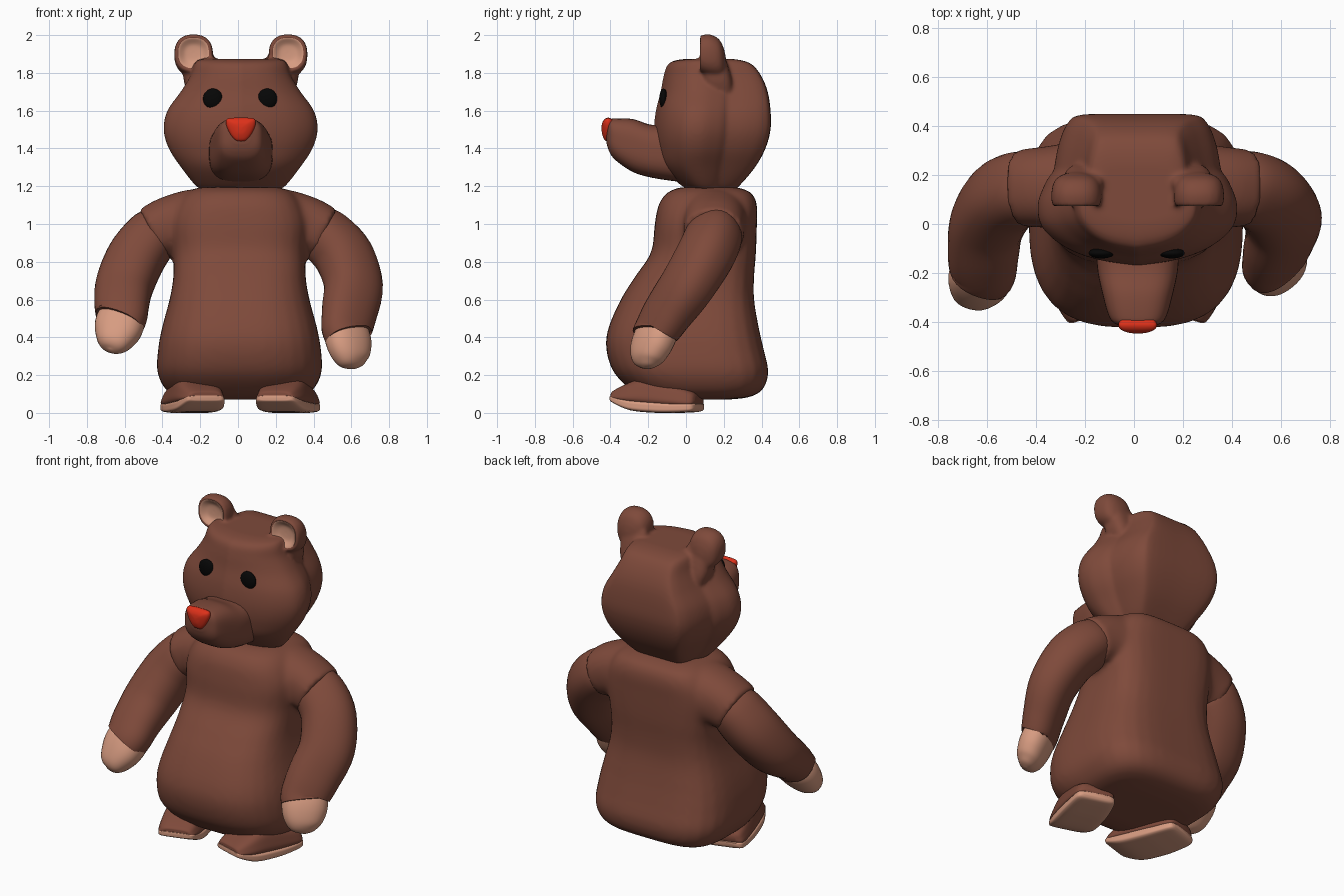
import bpy, bmesh
from math import sin, cos, pi, radians
from mathutils import Vector, Matrix


def material(name, rgb):
    m = bpy.data.materials.new(name)
    m.diffuse_color = (*rgb, 1)
    return m


FUR = material("fur", (0.21, 0.068, 0.043))
PAD = material("pad", (0.68, 0.33, 0.22))
RED = material("red", (0.72, 0.03, 0.01))
BLACK = material("black", (0.002, 0.002, 0.002))


def spline(rows, k=5):
    """Catmull-Rom through rows of numbers."""
    out = []
    for i in range(len(rows) - 1):
        quad = [rows[max(i - 1, 0)], rows[i], rows[i + 1], rows[min(i + 2, len(rows) - 1)]]
        for s in range(k):
            t = s / k
            out.append([0.5 * (2 * b + (c - a) * t + (2 * a - 5 * b + 4 * c - d) * t * t
                               + (3 * b - a - 3 * c + d) * t ** 3) for a, b, c, d in zip(*quad)])
    return out + [list(rows[-1])]


def oval(n=2.5, n2=None, count=40):
    """Unit superellipse, n on the upper half, n2 on the lower half."""
    pts = []
    for i in range(count):
        c, s = cos(2 * pi * i / count), sin(2 * pi * i / count)
        e = n if s >= 0 or n2 is None else n2
        r = (abs(c) ** e + abs(s) ** e) ** (-1 / e)
        pts.append((c * r, s * r))
    return pts


def along_y(rows, shape, cx=0.0):
    """Rows: y, centre z, half width, half height."""
    return [[Vector((cx + u * hx, y, cz + v * hz)) for u, v in shape]
            for y, cz, hx, hz in spline(rows)]


def along_z(rows, shape, cx=0.0):
    """Rows: z, half width, front y, back y."""
    return [[Vector((cx + u * hx, (f + b) / 2 + v * (b - f) / 2, z)) for u, v in shape]
            for z, hx, f, b in spline(rows)]


def tube(rows, wide=(0, 1, 0)):
    """Rows: x, y, z, radius along the wide axis, radius across it."""
    rows = spline(rows)
    pts = [Vector(r[:3]) for r in rows]
    out = []
    for i, p in enumerate(pts):
        t = (pts[min(i + 1, len(pts) - 1)] - pts[max(i - 1, 0)]).normalized()
        a = Vector(wide)
        a = (a - t * a.dot(t)).normalized()
        b = t.cross(a)
        out.append([p + a * u * rows[i][3] + b * v * rows[i][4] for u, v in oval(2.3, count=32)])
    return out


def build(name, lofts, mat, angle=40, matrix=None, fuse=0, soften=6):
    """Skin each loft; optionally fuse them all with a voxel remesh."""
    bm = bmesh.new()
    for sections in lofts:
        rings = [[bm.verts.new(p) for p in s] for s in sections]
        n = len(rings[0])
        for a, b in zip(rings, rings[1:]):
            for i in range(n):
                bm.faces.new((a[i], a[(i + 1) % n], b[(i + 1) % n], b[i]))
        bm.faces.new(rings[0])
        bm.faces.new(rings[-1])
    bmesh.ops.recalc_face_normals(bm, faces=bm.faces[:])
    if matrix:
        bm.transform(matrix)
    me = bpy.data.meshes.new(name)
    bm.to_mesh(me)
    bm.free()
    me.polygons.foreach_set("use_smooth", [True] * len(me.polygons))
    me.set_sharp_from_angle(angle=radians(angle))
    me.materials.append(mat)
    ob = bpy.data.objects.new(name, me)
    bpy.context.collection.objects.link(ob)
    if fuse:
        mod = ob.modifiers.new("fuse", 'REMESH')
        mod.mode = 'VOXEL'
        mod.voxel_size = fuse
        mod.use_smooth_shade = True
        mod = ob.modifiers.new("soften", 'SMOOTH')
        mod.factor = 0.5
        mod.iterations = soften


# Torso with shoulder stubs
torso = along_z([(0.07, 0.22, -0.12, 0.22), (0.085, 0.33, -0.22, 0.34), (0.13, 0.395, -0.30, 0.41),
                 (0.22, 0.435, -0.385, 0.435), (0.34, 0.43, -0.422, 0.41), (0.45, 0.41, -0.41, 0.385),
                 (0.6, 0.37, -0.345, 0.36), (0.72, 0.35, -0.27, 0.36), (0.85, 0.35, -0.185, 0.37),
                 (1.0, 0.36, -0.165, 0.375), (1.1, 0.33, -0.145, 0.375), (1.165, 0.28, -0.10, 0.345),
                 (1.195, 0.21, -0.03, 0.27)], oval(3.8, 2.85), 0.008)
stubs = [tube([(s * 0.12, 0.15, 1.01, 0.18, 0.18), (s * 0.26, 0.15, 1.0, 0.18, 0.18),
               (s * 0.37, 0.15, 0.985, 0.165, 0.158), (s * 0.465, 0.145, 0.945, 0.158, 0.143)])
         for s in (-1, 1)]
build("body", [torso] + stubs, FUR, fuse=0.016, soften=10)

# Head: flat back, creased sides, rounded face, with ears and their stems fused on
half = spline([(0, -1), (0.4, -0.92), (0.72, -0.76), (0.95, -0.5), (1, -0.2), (0.92, 0.1), (0.84, 0.25)])
half += spline([(0.84, 0.25), (0.79, 0.6), (0.7, 0.88), (0.55, 0.99), (0, 1)])[1:]
skull = half + [(-u, v) for u, v in half[-2:0:-1]]
head = [along_z([(1.18, 0.19, 0.04, 0.25), (1.2, 0.235, -0.02, 0.28), (1.3, 0.315, -0.125, 0.365),
                 (1.4, 0.38, -0.16, 0.42), (1.5, 0.407, -0.17, 0.447), (1.6, 0.387, -0.16, 0.447),
                 (1.7, 0.317, -0.135, 0.432), (1.78, 0.268, -0.12, 0.40), (1.84, 0.247, -0.10, 0.355),
                 (1.865, 0.23, -0.06, 0.30), (1.874, 0.19, 0.0, 0.24)], skull, 0.014)]
for s in (-1, 1):
    cx = 0.015 + s * 0.25
    head.append(along_y([(0.112, 1.905, 0.004, 0.004), (0.106, 1.905, 0.045, 0.045),
                         (0.08, 1.905, 0.079, 0.079), (0.068, 1.903, 0.087, 0.087),
                         (0.085, 1.9, 0.1, 0.1), (0.13, 1.894, 0.102, 0.109),
                         (0.175, 1.88, 0.09, 0.098), (0.2, 1.86, 0.06, 0.07),
                         (0.212, 1.85, 0.02, 0.025)], oval(2.4), cx))
    head.append(along_z([(1.66, 0.05, 0.12, 0.25), (1.75, 0.08, 0.09, 0.245), (1.82, 0.086, 0.085, 0.228),
                         (1.88, 0.083, 0.125, 0.205), (1.94, 0.05, 0.13, 0.17)], oval(2.8), cx - s * 0.03))
build("head", head, FUR, fuse=0.0095, soften=7)

# Muzzle
build("muzzle", [along_y([(-0.05, 1.375, 0.17, 0.15), (-0.18, 1.385, 0.165, 0.14),
                          (-0.28, 1.415, 0.145, 0.14), (-0.37, 1.447, 0.12, 0.112),
                          (-0.405, 1.465, 0.095, 0.085), (-0.42, 1.47, 0.05, 0.045)], oval(3), 0.015)], FUR)

# Nose: rounded triangle pointing down
wedge = spline([(0, 1), (0.6, 0.98), (0.95, 0.85), (0.97, 0.35), (0.68, -0.45), (0.33, -0.92), (0, -1)])
wedge += [(-u, v) for u, v in wedge[-2:0:-1]]
build("nose", [along_y([(-0.385, 1.5, 0.065, 0.052), (-0.41, 1.5, 0.079, 0.063), (-0.43, 1.5, 0.07, 0.056),
                        (-0.443, 1.505, 0.04, 0.032), (-0.447, 1.507, 0.01, 0.008)], wedge, 0.015)], RED)

bevelled = [(u * (1.0 - 0.16 * v), v) for u, v in oval(4)]
for side, s in (("left", -1), ("right", 1)):
    # Eyes
    ex = 0.011 + s * 0.144
    build(side + "_eye", [along_y([(-0.119 + 0.022 * sin(a), 1.663, 0.052 * cos(a), 0.054 * cos(a))
                                   for a in [radians(d) for d in (-87, -60, -30, 0, 30, 60, 87)]],
                                  oval(2), ex)], BLACK)
    # Inner ears: shallow dishes
    cx = 0.015 + s * 0.25
    build(side + "_inner_ear", [along_y([(0.098, 1.905, 0.004, 0.004), (0.094, 1.905, 0.045, 0.045),
                                         (0.073, 1.905, 0.081, 0.081), (0.11, 1.905, 0.065, 0.065)],
                                        oval(2.4), cx)], PAD)
    # Feet: wedge upper on a rockered sole, toes turned in
    place = Matrix.Translation((0.012 + s * 0.25, -0.155, 0)) @ Matrix.Rotation(-s * radians(17), 4, 'Z')
    build(side + "_foot", [along_y([(-0.232, 0.09, 0.065, 0.012), (-0.222, 0.095, 0.095, 0.024),
                                    (-0.15, 0.105, 0.116, 0.05), (-0.04, 0.115, 0.122, 0.075),
                                    (0.1, 0.095, 0.12, 0.062), (0.21, 0.075, 0.108, 0.042),
                                    (0.235, 0.072, 0.075, 0.02)], bevelled)], FUR, matrix=place)
    build(side + "_sole", [along_y([(-0.235, 0.08, 0.07, 0.008), (-0.222, 0.073, 0.104, 0.018),
                                    (-0.12, 0.042, 0.13, 0.029), (0.02, 0.03, 0.134, 0.03),
                                    (0.12, 0.027, 0.129, 0.027), (0.215, 0.03, 0.115, 0.024),
                                    (0.237, 0.035, 0.085, 0.012)], oval(5))], PAD, matrix=place)

# Arms and hands, flattened towards the wrist and posed differently on each side
arms = {
    "right": ((1, 0.8, 0),
              [(0.42, 0.15, 0.96, 0.13, 0.13), (0.47, 0.145, 0.93, 0.15, 0.142),
               (0.56, 0.1, 0.83, 0.158, 0.143), (0.61, 0.01, 0.68, 0.16, 0.13),
               (0.59, -0.09, 0.54, 0.153, 0.112), (0.575, -0.15, 0.445, 0.142, 0.1),
               (0.585, -0.168, 0.41, 0.138, 0.096)],
              [(0.565, -0.135, 0.46, 0.125, 0.085), (0.58, -0.165, 0.4, 0.132, 0.09),
               (0.592, -0.19, 0.34, 0.125, 0.085), (0.605, -0.208, 0.285, 0.1, 0.07),
               (0.616, -0.218, 0.25, 0.06, 0.04), (0.62, -0.222, 0.236, 0.01, 0.01)]),
    "left": ((1, -0.1, 0),
             [(-0.42, 0.15, 0.96, 0.13, 0.13), (-0.46, 0.145, 0.93, 0.142, 0.15),
              (-0.54, 0.1, 0.82, 0.152, 0.155), (-0.6, 0.0, 0.68, 0.152, 0.145),
              (-0.615, -0.12, 0.58, 0.145, 0.122), (-0.617, -0.19, 0.515, 0.137, 0.11),
              (-0.63, -0.212, 0.485, 0.134, 0.105)],
             [(-0.61, -0.18, 0.53, 0.118, 0.09), (-0.624, -0.21, 0.48, 0.13, 0.098),
              (-0.64, -0.25, 0.425, 0.122, 0.09), (-0.66, -0.29, 0.37, 0.09, 0.07),
              (-0.672, -0.31, 0.34, 0.055, 0.04), (-0.677, -0.318, 0.33, 0.01, 0.01)]),
}
for side, (wide, arm, hand) in arms.items():
    build(side + "_arm", [tube(arm, wide)], FUR)
    build(side + "_hand", [tube(hand, wide)], PAD)
